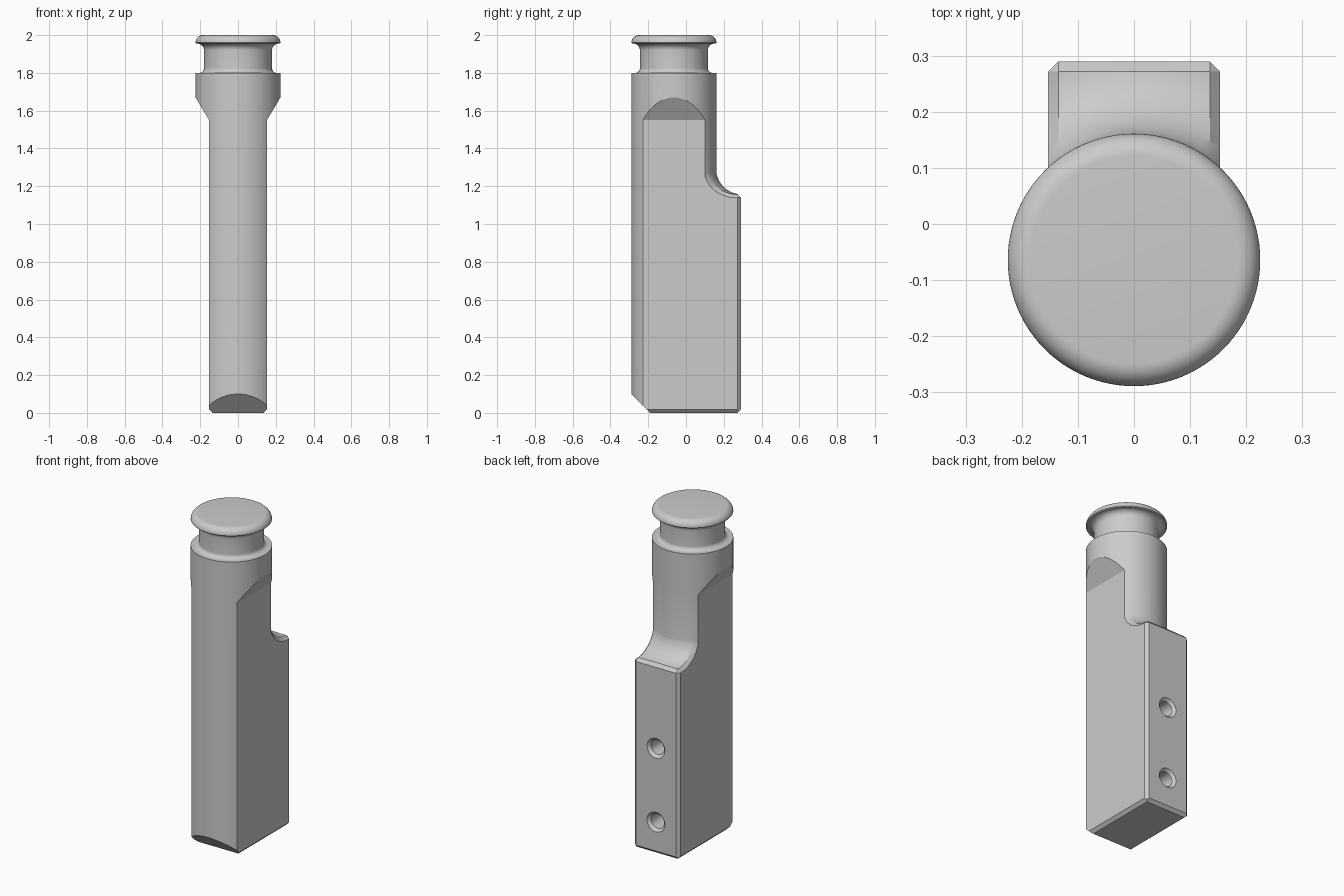
import bpy, bmesh, math
from mathutils import Vector, Matrix

if "Cube" in bpy.data.objects:
    bpy.data.objects.remove(bpy.data.objects["Cube"])

AY, R = -0.064, 0.225        # shaft axis (y) and radius
W, C, YB = 0.153, 0.018, 0.29  # half width, chamfer size, back plane

grey = bpy.data.materials.new("plain_grey")
grey.diffuse_color = (0.6, 0.6, 0.6, 1)
grey.use_nodes = True
grey.node_tree.nodes["Principled BSDF"].inputs["Base Color"].default_value = grey.diffuse_color


def make(name, bm):
    bmesh.ops.recalc_face_normals(bm, faces=bm.faces)
    me = bpy.data.meshes.new(name)
    bm.to_mesh(me)
    bm.free()
    me.materials.append(grey)
    ob = bpy.data.objects.new(name, me)
    bpy.context.collection.objects.link(ob)
    return ob


def lathe(profile, steps=96):
    bm = bmesh.new()
    vs = [bm.verts.new((r, 0, z)) for r, z in profile]
    es = [bm.edges.new(p) for p in zip(vs, vs[1:])]
    bmesh.ops.spin(bm, geom=vs + es, cent=(0, 0, 0), axis=(0, 0, 1),
                   angle=2 * math.pi, steps=steps)
    bmesh.ops.remove_doubles(bm, verts=bm.verts, dist=1e-5)
    return bm


def arc(cx, cz, r, a0, a1, n=10):
    return [(cx + r * math.cos(math.radians(a0 + (a1 - a0) * i / n)),
             cz + r * math.sin(math.radians(a0 + (a1 - a0) * i / n))) for i in range(n + 1)]


def cut(bm, co, no, fill=True):
    """Remove everything on the normal side of a plane."""
    res = bmesh.ops.bisect_plane(bm, geom=bm.verts[:] + bm.edges[:] + bm.faces[:], dist=1e-6,
                                 plane_co=co, plane_no=Vector(no).normalized(), clear_outer=True)
    edges = [e for e in res["geom_cut"] if isinstance(e, bmesh.types.BMEdge)]
    if fill and edges:
        bmesh.ops.edgenet_fill(bm, edges=edges)


def boolean(ob, other, op):
    m = ob.modifiers.new("b", 'BOOLEAN')
    m.operation, m.object, m.solver = op, other, 'EXACT'
    bpy.context.view_layer.objects.active = ob
    bpy.ops.object.modifier_apply(modifier=m.name)
    bpy.data.objects.remove(other)


def smooth(ob):
    bpy.ops.object.select_all(action='DESELECT')
    ob.select_set(True)
    bpy.context.view_layer.objects.active = ob
    bpy.ops.object.shade_smooth_by_angle(angle=math.radians(25))


# Upper collar, neck groove and rounded cap, with slanted side cuts
prof = [(0, 1.45), (R, 1.45), (R, 1.8)]
prof += arc(0.205, 1.825, 0.025, 270, 180) + arc(0.215, 1.92, 0.035, 180, 90)
prof += [(0.22, 1.955)] + arc(0.185, 1.96, 0.04, 0, 90) + [(0, 2.0)]
bm = lathe(prof)
bmesh.ops.translate(bm, verts=bm.verts, vec=(0, AY, 0))
for s in (-1, 1):
    cut(bm, (s * W, 0, 1.55), (s * 0.12, 0, -(R - W)))
cut(bm, (0, 0, 1.55), (0, 0, -1), fill=False)
smooth(make("collar_and_cap", bm))

# Lower shaft stock
bm = lathe([(0, -0.05), (R, -0.05), (R, 1.62), (0, 1.62)])
bmesh.ops.translate(bm, verts=bm.verts, vec=(0, AY, 0))
shaft = make("shaft", bm)

# Rear block: its top sweeps up in a fillet around the shaft, edges chamfered
RI, RF, ZT = 0.223, 0.137, 1.157


def top_z(x, y):
    d = min(max(RI + RF - math.hypot(x, y - AY), 0), RF)
    drop = max(0, abs(x) - (W - C)) + max(0, y - (YB - C))
    return ZT + RF - math.sqrt(RF * RF - d * d) - drop


xs = [-0.17, -W] + [(W - C) * (i / 10 - 1) for i in range(21)] + [W, 0.17]
bm = bmesh.new()
cols = []
for x in xs:
    y0 = AY + math.sqrt(RI * RI - x * x)
    ys = [y0 + (YB - C - y0) * (1 - math.cos(k / 20 * math.pi / 2)) for k in range(21)] + [YB]
    col = [bm.verts.new((x, y0 - 0.05, ZT + RF + 0.03))]
    col += [bm.verts.new((x, y, top_z(x, y))) for y in ys]
    cols.append(col)
for a, b in zip(cols, cols[1:]):
    for k in range(len(a) - 1):
        bm.faces.new((a[k], b[k], b[k + 1], a[k + 1]))
rim = [e for e in bm.edges if e.is_boundary]
new = bmesh.ops.extrude_edge_only(bm, edges=rim)["geom"]
for v in new:
    if isinstance(v, bmesh.types.BMVert):
        v.co.z = -0.08
bmesh.ops.edgenet_fill(bm, edges=[e for e in bm.edges if e.is_boundary])
bmesh.ops.triangulate(bm, faces=[f for f in bm.faces if len(f.verts) > 4])
boolean(shaft, make("rear_block", bm), 'UNION')

# Two countersunk screw holes in the back
for z in (0.195, 0.645):
    bm = lathe([(0, 0), (0.044, 0), (0.044, 0.234), (0.06, 0.25), (0.06, 0.3), (0, 0.3)], 48)
    bmesh.ops.transform(bm, verts=bm.verts, matrix=Matrix.Translation((0, YB - 0.25, z))
                        @ Matrix.Rotation(-math.pi / 2, 4, 'X'))
    boolean(shaft, make("hole_cutter", bm), 'DIFFERENCE')

# Flat sides, base, and chamfers
bm = bmesh.new()
bm.from_mesh(shaft.data)
cut(bm, (0, 0, 0), (0, 0, -1))
for s in (-1, 1):
    cut(bm, (s * W, 0, 0), (s, 0, 0))
    cut(bm, (s * W, 0, C), (s, 0, -1))
    cut(bm, (s * W, YB - C, 0), (s, 1, 0))
cut(bm, (0, YB, C), (0, 1, -1))
cut(bm, (0, AY - R, 0.1), (0, -1, -1))
cut(bm, (0, 0, 1.55), (0, 0, 1), fill=False)
bmesh.ops.recalc_face_normals(bm, faces=bm.faces)
bm.to_mesh(shaft.data)
bm.free()
smooth(shaft)
